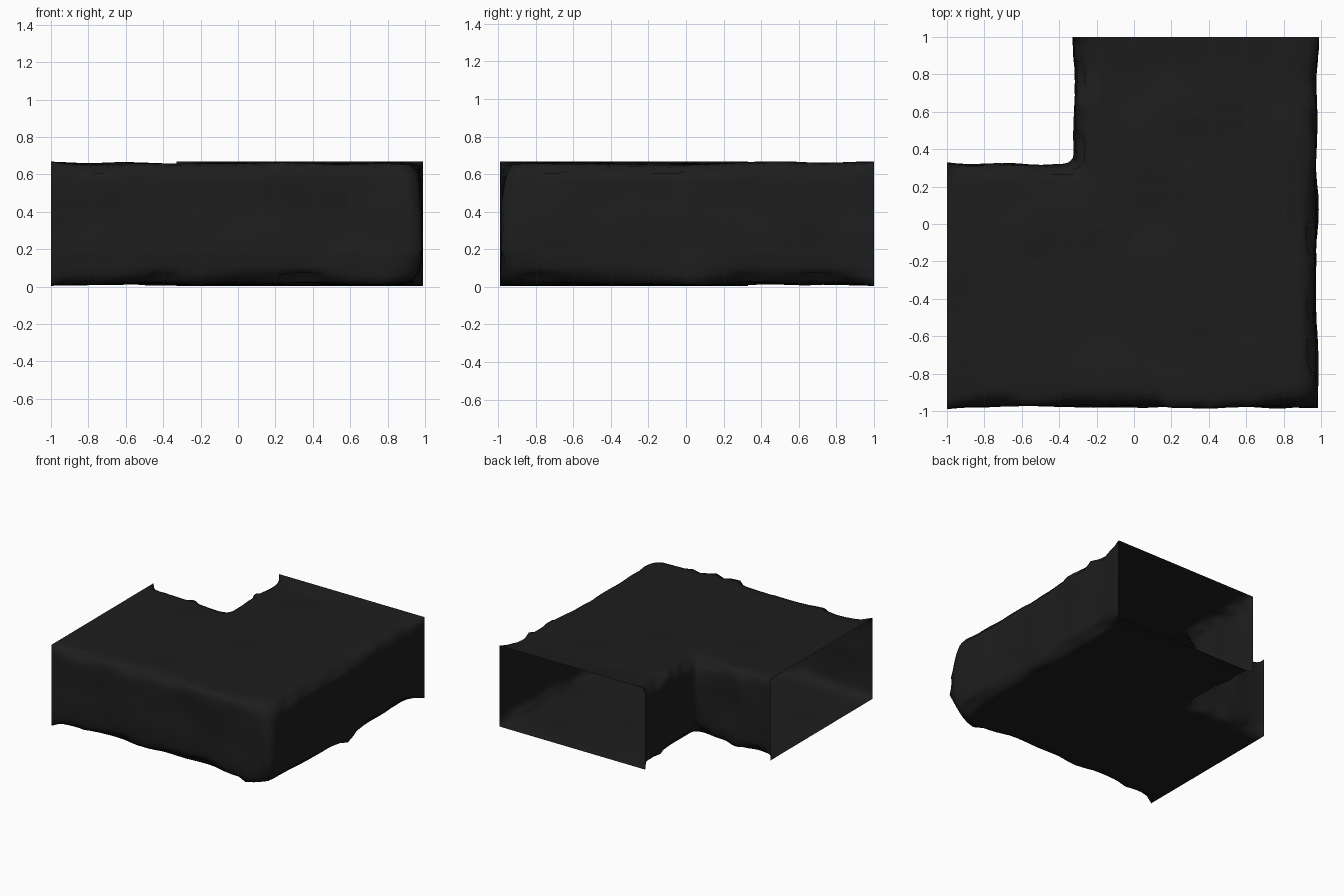
import bpy, bmesh
from mathutils import Vector, noise

if "Cube" in bpy.data.objects:
    bpy.data.objects.remove(bpy.data.objects["Cube"])

END, OUT, INNER = 1.0, 0.99, 0.33     # open ends, outer walls, inner corner
Z0, Z1 = 0.004, 0.668                 # floor and ceiling
NW, NH, NS = 26, 13, 28               # divisions: width, height, length of a leg

# Rectangular cross-section as (across, up) fractions, 0 = inner wall
section = [(i / NW, 0) for i in range(NW)]
section += [(1, j / NH) for j in range(NH)]
section += [(1 - i / NW, 1) for i in range(NW)]
section += [(0, 1 - j / NH) for j in range(NH)]


def ring(s, mirrored):
    """One section at fraction s of a leg, from open end to the mitred corner."""
    pts = []
    for t, h in section:
        across = INNER - (INNER + OUT) * t
        x, y = -END + (END - across) * s, across
        if mirrored:
            x, y = -y, -x
        pts.append(Vector((x, y, Z0 + (Z1 - Z0) * h)))
    return pts


# L-shaped tunnel shell, open at both ends
bm = bmesh.new()
stations = [(i / NS, False) for i in range(NS + 1)]
stations += [(i / NS, True) for i in range(NS - 1, -1, -1)]
rings = [[bm.verts.new(p) for p in ring(s, m)] for s, m in stations]
n = len(section)
for a, b in zip(rings, rings[1:]):
    for k in range(n):
        bm.faces.new((a[k], a[(k + 1) % n], b[(k + 1) % n], b[k]))
bmesh.ops.recalc_face_normals(bm, faces=bm.faces)

# Soften the edges; the end openings and the middle of the outer corner stay crisp
inside = [v for r in rings[1:-1] for v in r]
crisp = {rings[NS][k] for k, (t, h) in enumerate(section) if t == 1 and 0.3 < h < 0.7}
soft = [v for v in inside if v not in crisp]
for i in range(7):
    bmesh.ops.smooth_vert(bm, verts=inside if i == 6 else soft, factor=0.5,
                          use_axis_x=True, use_axis_y=True, use_axis_z=True)
bm.normal_update()

# Rough rock surface: gentle on the walls, stronger along the worn edges
moves = []
for v in inside:
    fade = min(1.0, (v.co.x + END) / 0.15, (END - v.co.y) / 0.15)
    edge = 1 - max(abs(c) for c in v.normal)
    rough = noise.noise(v.co * 3.5 + Vector((3.1, 7.7, 1.3)))
    fine = noise.noise(v.co * 8 + Vector((9.4, 2.2, 5.8)))
    flat = abs(v.normal.z) > 0.8
    depth = 0.011 + 0.014 * rough if flat else 0.015 + 0.018 * rough + 0.006 * fine
    depth += edge * 0.12 * (0.35 + 0.7 * rough + 0.9 * fine)
    moves.append((v, v.normal * (-depth * fade)))
for v, d in moves:
    v.co += d
    v.co.z = max(v.co.z, 0.0)

mesh = bpy.data.meshes.new("tunnel_corner")
bm.to_mesh(mesh)
bm.free()
for p in mesh.polygons:
    p.use_smooth = True

rock = bpy.data.materials.new("dark rock")
rock.diffuse_color = (0.0125, 0.0125, 0.0125, 1)
rock.use_nodes = True
rock.node_tree.nodes["Principled BSDF"].inputs["Base Color"].default_value = rock.diffuse_color
mesh.materials.append(rock)
tunnel = bpy.data.objects.new("tunnel_corner", mesh)
bpy.context.collection.objects.link(tunnel)
